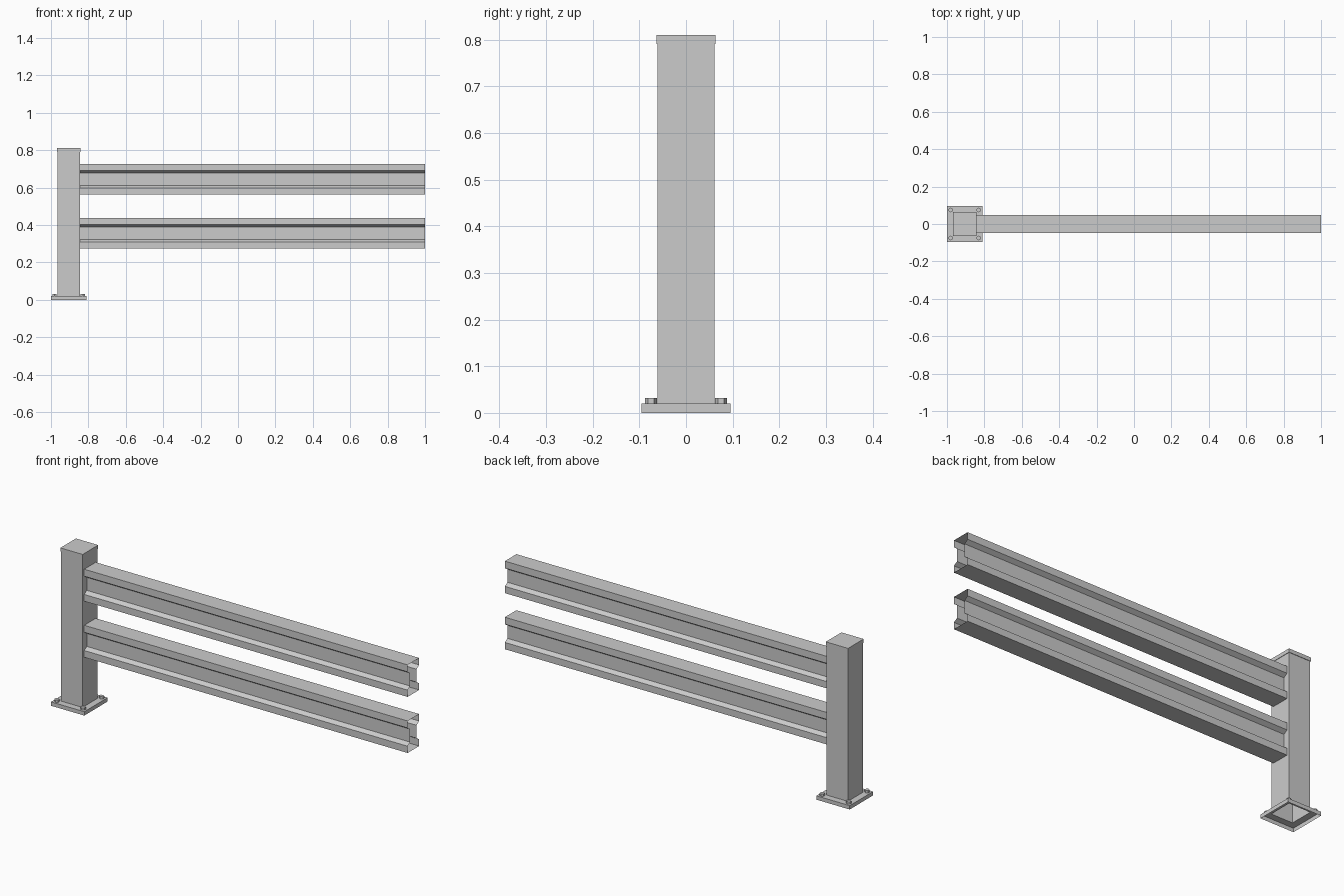
import bpy, bmesh
from mathutils import Matrix, Vector

if "Cube" in bpy.data.objects:
    bpy.data.objects.remove(bpy.data.objects["Cube"], do_unlink=True)

GREY = 0.6
steel = bpy.data.materials.new("galvanised_grey")
steel.use_nodes = True
steel.diffuse_color = (GREY, GREY, GREY, 1)
bsdf = next(n for n in steel.node_tree.nodes if n.type == 'BSDF_PRINCIPLED')
bsdf.inputs["Base Color"].default_value = (GREY, GREY, GREY, 1)

POST_X = -0.905
POST_HALF = 0.061


def finish(name, bm):
    mesh = bpy.data.meshes.new(name)
    bm.to_mesh(mesh)
    bm.free()
    mesh.materials.append(steel)
    obj = bpy.data.objects.new(name, mesh)
    bpy.context.collection.objects.link(obj)
    return obj


def ring(bm, half, z):
    """Square loop of vertices around the post axis."""
    corners = [(-1, -1), (1, -1), (1, 1), (-1, 1)]
    return [bm.verts.new((POST_X + a * half, b * half, z)) for a, b in corners]


def bridge(bm, lower, upper):
    n = len(lower)
    for i in range(n):
        j = (i + 1) % n
        bm.faces.new((lower[i], lower[j], upper[j], upper[i]))


def square_shell(name, levels, closed_top=False):
    """Sheet-metal shell through square loops given as (half width, z)."""
    bm = bmesh.new()
    rings = [ring(bm, half, z) for half, z in levels]
    for lower, upper in zip(rings, rings[1:]):
        bridge(bm, lower, upper)
    if closed_top:
        bm.faces.new(rings[-1])
    return finish(name, bm)


# Base plate: open underneath, with an opening where the hollow post stands
square_shell("base_plate", [(0.095, 0), (0.095, 0.02), (POST_HALF, 0.02)])

# Hollow post and its cap
square_shell("post", [(POST_HALF, 0.02), (POST_HALF, 0.792)])
square_shell("post_cap", [(POST_HALF, 0.791), (0.0635, 0.791), (0.0635, 0.81)], True)

# Hexagonal anchor bolts in the plate corners
for sx, side in ((-1, "right"), (1, "left")):
    for sy, end in ((-1, "front"), (1, "back")):
        bm = bmesh.new()
        place = Matrix.Translation(Vector((POST_X + sx * 0.075, sy * 0.075, 0.026)))
        bmesh.ops.create_cone(bm, cap_ends=True, segments=6, radius1=0.0125,
                              radius2=0.0125, depth=0.012, matrix=place)
        finish(f"bolt_{end}_{side}", bm)


# Rails: thin folded section with a recessed waist, open at the far end
def rail(name, z0):
    half_section = [(0.047, 0), (0.047, 0.035), (0.026, 0.048),
                    (0.026, 0.115), (0.047, 0.129), (0.047, 0.165)]
    section = half_section + [(-y, z) for y, z in reversed(half_section)]
    bm = bmesh.new()
    near, far = [[bm.verts.new((x, y, z0 + z)) for y, z in section]
                 for x in (POST_X + POST_HALF, 1.0)]
    bridge(bm, far, near)
    bmesh.ops.recalc_face_normals(bm, faces=bm.faces)
    return finish(name, bm)


rail("upper_rail", 0.562)
rail("lower_rail", 0.273)
